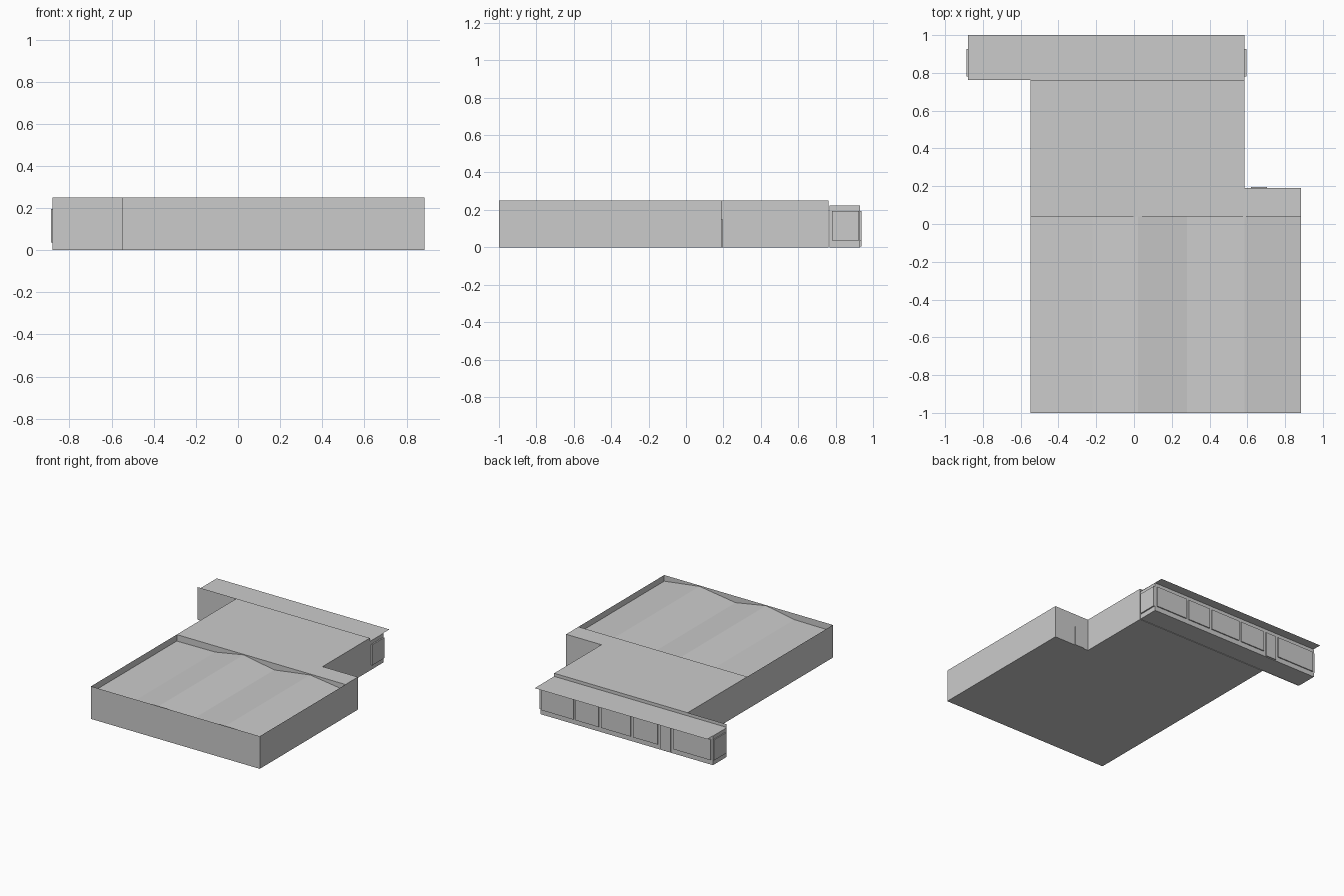
import bpy, bmesh

if "Cube" in bpy.data.objects:
    bpy.data.objects.remove(bpy.data.objects["Cube"])


def make_object(name, bm):
    mesh = bpy.data.meshes.new(name)
    bm.to_mesh(mesh)
    bm.free()
    obj = bpy.data.objects.new(name, mesh)
    bpy.context.collection.objects.link(obj)
    return obj


def prism(name, outline, z0, z1, top=True, bottom=True):
    """Upright prism over a counter-clockwise outline, caps optional."""
    bm = bmesh.new()
    lo = [bm.verts.new((x, y, z0)) for x, y in outline]
    hi = [bm.verts.new((x, y, z1)) for x, y in outline]
    n = len(outline)
    for i in range(n):
        j = (i + 1) % n
        bm.faces.new((lo[i], lo[j], hi[j], hi[i]))
    if top:
        bm.faces.new(hi)
    if bottom:
        bm.faces.new(lo[::-1])
    return make_object(name, bm)


def box(name, x0, x1, y0, y1, z0, z1, **caps):
    return prism(name, [(x0, y0), (x1, y0), (x1, y1), (x0, y1)], z0, z1, **caps)


def strip(name, a, b):
    """Ribbon of quads between two matching rows of points."""
    bm = bmesh.new()
    va = [bm.verts.new(p) for p in a]
    vb = [bm.verts.new(p) for p in b]
    for i in range(len(a) - 1):
        bm.faces.new((va[i], va[i + 1], vb[i + 1], vb[i]))
    return make_object(name, bm)


LEFT, RIGHT, STEP = -0.548, 0.885, 0.585
SPLIT, BACK, TOP = 0.04, 0.763, 0.25

# Hall: thin parapet walls around a folded, sunken roof
box("hall_walls", LEFT, RIGHT, -1, SPLIT, 0, TOP, top=False)
folds = [(LEFT, 0.2), (-0.22, 0.203), (0.02, 0.246), (0.28, 0.2),
         (0.585, 0.243), (RIGHT, 0.203)]
strip("folded_roof", [(x, -1, z) for x, z in folds],
      [(x, SPLIT, z) for x, z in folds])

# Flat-roofed rear wing with a stepped corner
prism("rear_wing", [(LEFT, SPLIT), (RIGHT, SPLIT), (RIGHT, 0.19),
                    (STEP, 0.19), (STEP, BACK), (LEFT, BACK)], 0, TOP)
box("side_door", 0.62, 0.705, 0.19, 0.196, 0, 0.15)

# Entrance block: front screen wall, base, body
X0, X1, FACE = -0.88, 0.585, 0.93
strip("screen_wall", [(X0, BACK, 0), (X1, BACK, 0)],
      [(X0, BACK, TOP), (X1, BACK, TOP)])
box("entrance_block", X0, X1, BACK + 0.005, FACE, 0, 0.224)

# Thin canopy overhanging the entrance
strip("canopy", [(X0, BACK, 0.226), (X1, BACK, 0.226)],
      [(X0, 1, 0.226), (X1, 1, 0.226)])

# Window panels and door along the back, one panel on each end
edges = [0.58, 0.29, 0.076, -0.196, -0.425, -0.535, -0.875]
for i, (right, left) in enumerate(zip(edges, edges[1:])):
    is_door = i == 4
    box("entrance_door" if is_door else "window_panel",
        left + 0.01, right - 0.01, FACE, FACE + 0.008,
        0.005 if is_door else 0.037, 0.195)
for x in (X0 - 0.008, X1):
    box("end_window", x, x + 0.01, 0.78, FACE - 0.004, 0.037, 0.195)
